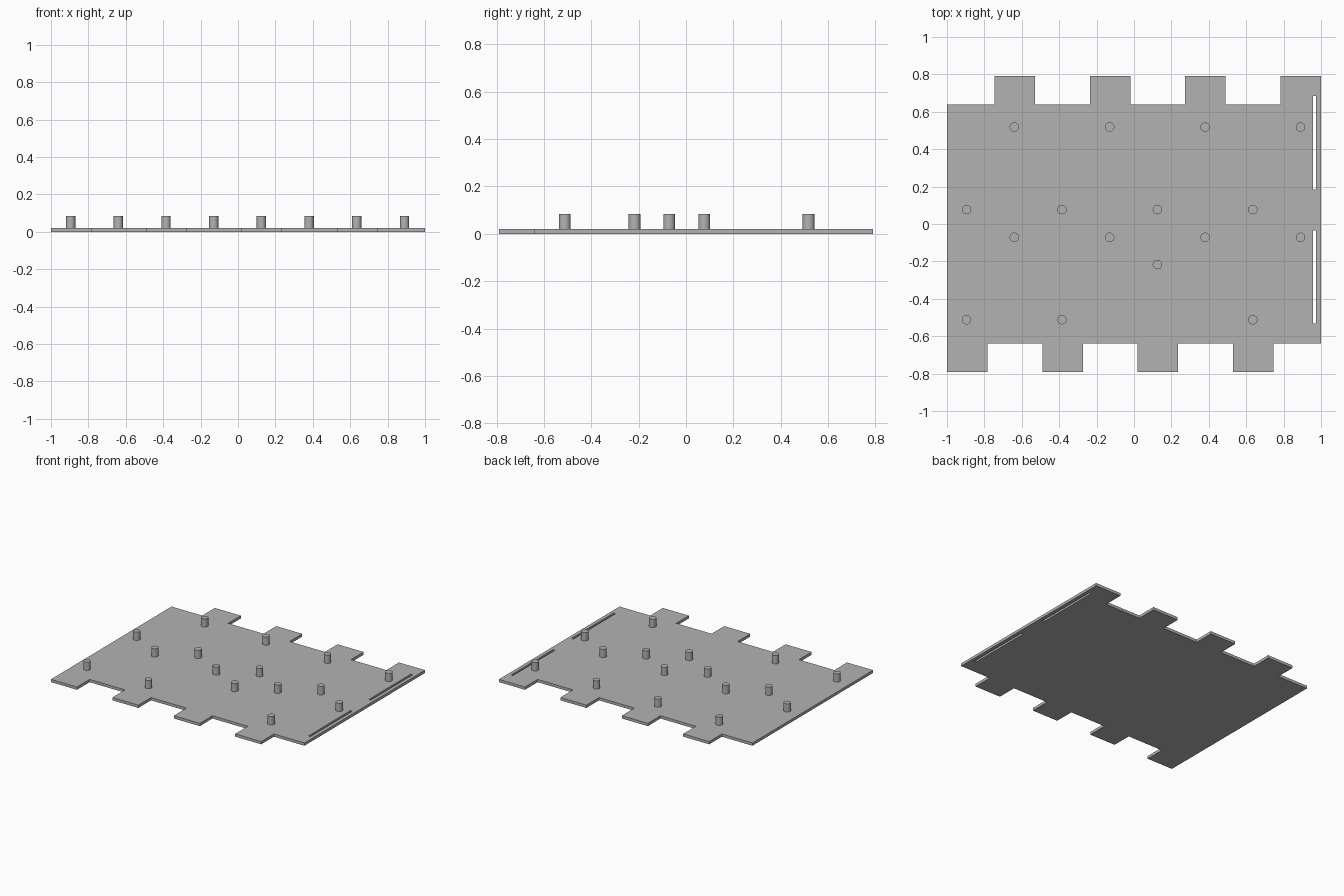
import bpy, bmesh

cube = bpy.data.objects.get("Cube")
if cube:
    bpy.data.objects.remove(cube, do_unlink=True)

THICK, PEG_TOP, PEG_R = 0.021, 0.083, 0.025
PITCH, TAB = 0.51, 0.216
BODY, EDGE = 0.64, 0.79

grey = bpy.data.materials.new("plain grey")
grey.use_nodes = True
colour = (0.45, 0.45, 0.45, 1)
grey.diffuse_color = colour
grey.node_tree.nodes["Principled BSDF"].inputs["Base Color"].default_value = colour


def add_object(name, bm):
    mesh = bpy.data.meshes.new(name)
    bm.to_mesh(mesh)
    bm.free()
    mesh.materials.append(grey)
    obj = bpy.data.objects.new(name, mesh)
    bpy.context.collection.objects.link(obj)
    return obj


def add_loop(bm, points):
    verts = [bm.verts.new((x, y, 0)) for x, y in points]
    for a, b in zip(verts, verts[1:] + verts[:1]):
        bm.edges.new((a, b))


# Base plate outline: four tabs along the front, repeated half turned on the back
half = [(-1, -EDGE), (-1 + TAB, -EDGE), (-1 + TAB, -BODY)]
for i in range(1, 4):
    x = -1 + i * PITCH
    half += [(x, -BODY), (x, -EDGE), (x + TAB, -EDGE), (x + TAB, -BODY)]
half.append((1, -BODY))
bm = bmesh.new()
add_loop(bm, half + [(-x, -y) for x, y in half])

# Two narrow slots through the plate near its left edge
for y0, y1 in ((-0.532, -0.034), (0.185, 0.685)):
    add_loop(bm, [(0.957, y0), (0.973, y0), (0.973, y1), (0.957, y1)])
bmesh.ops.triangle_fill(bm, edges=bm.edges[:], use_beauty=True)
top = bmesh.ops.extrude_face_region(bm, geom=bm.faces[:])["geom"]
bmesh.ops.translate(bm, vec=(0, 0, THICK),
                    verts=[g for g in top if isinstance(g, bmesh.types.BMVert)])
bmesh.ops.recalc_face_normals(bm, faces=bm.faces[:])
bmesh.ops.dissolve_limit(bm, angle_limit=0.01, verts=bm.verts[:], edges=bm.edges[:])
add_object("base_plate", bm)

# Round pegs: two staggered grids, with one peg moved inward
pegs = []
for i in range(4):
    x = -0.895 + i * PITCH
    pegs += [(x, 0.077), (x, -0.217 if i == 2 else -0.512)]
    pegs += [(x + PITCH / 2, 0.518), (x + PITCH / 2, -0.071)]
for i, (x, y) in enumerate(pegs):
    bm = bmesh.new()
    bmesh.ops.create_cone(bm, cap_ends=True, segments=32, radius1=PEG_R,
                          radius2=PEG_R, depth=PEG_TOP - THICK + 0.005)
    peg = add_object(f"peg_{i + 1}", bm)
    peg.location = (x, y, (PEG_TOP + THICK - 0.005) / 2)
    bpy.ops.object.select_all(action="DESELECT")
    peg.select_set(True)
    bpy.context.view_layer.objects.active = peg
    bpy.ops.object.shade_smooth_by_angle()
